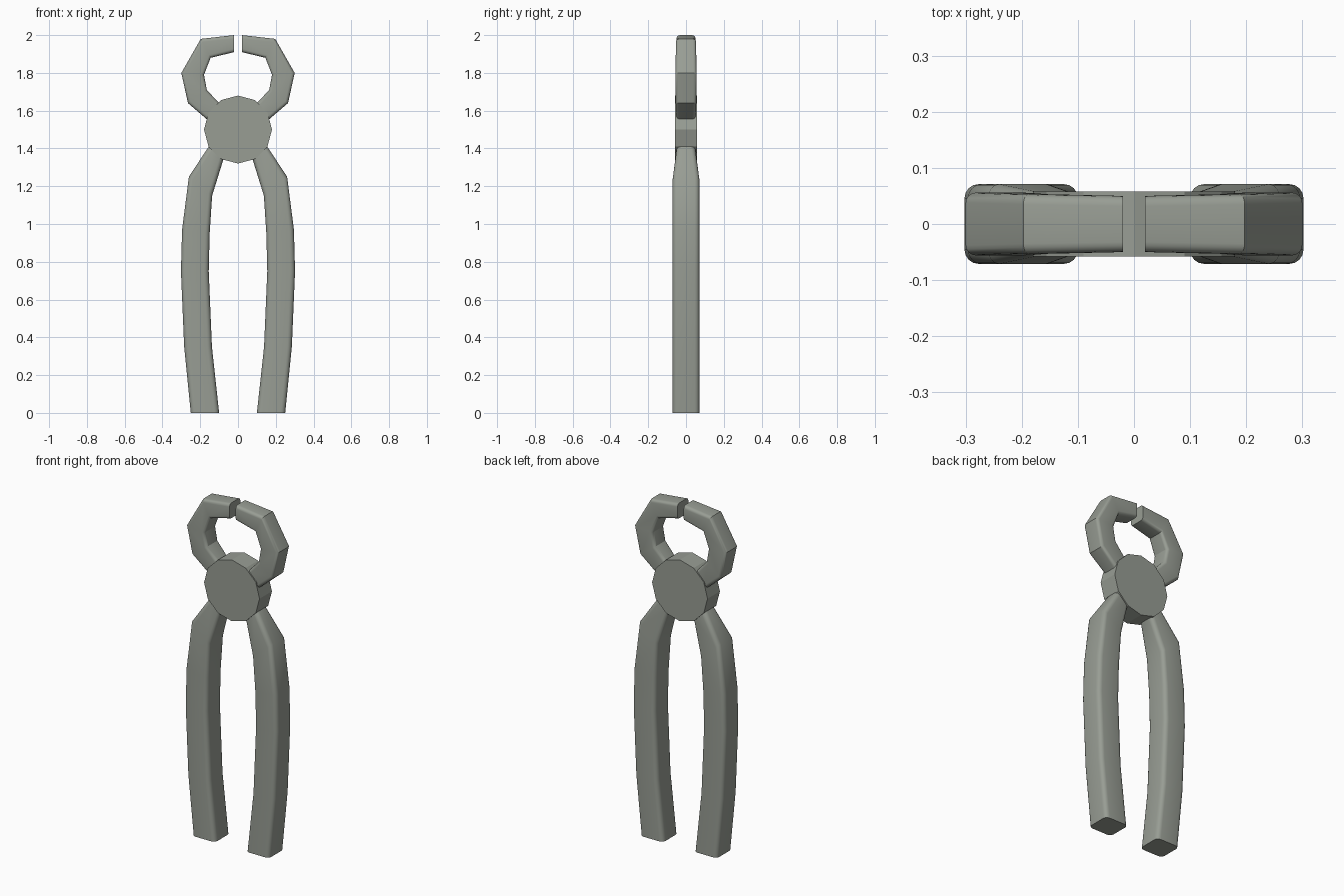
import bpy, bmesh, math

if "Cube" in bpy.data.objects:
    bpy.data.objects.remove(bpy.data.objects["Cube"])

steel = bpy.data.materials.new("grey_green_steel")
steel.diffuse_color = (0.314, 0.337, 0.296, 1)
steel.use_nodes = True
steel.node_tree.nodes["Principled BSDF"].inputs["Base Color"].default_value = steel.diffuse_color


def rounded_section(hw, hd, r, seg=4):
    """Rounded rectangle as (across, depth) pairs."""
    pts = []
    for q, (sx, sy) in enumerate([(1, 1), (-1, 1), (-1, -1), (1, -1)]):
        for i in range(seg + 1):
            a = math.pi / 2 * (q + i / seg)
            pts.append((sx * (hw - r) + r * math.cos(a),
                        sy * (hd - r) + r * math.sin(a)))
    return pts


def sweep(name, stations, side, r):
    """Loft through stations (outer x, outer z, inner x, inner z, half depth)."""
    bm = bmesh.new()
    rings = []
    for ox, oz, ix, iz, hd in stations:
        cx, cz = (ox + ix) / 2, (oz + iz) / 2
        hw = math.hypot(ox - ix, oz - iz) / 2
        ux, uz = (ox - cx) / hw, (oz - cz) / hw
        rings.append([bm.verts.new((side * (cx + ux * a), d, cz + uz * a))
                      for a, d in rounded_section(hw, hd, r)])
    n = len(rings[0])
    for a, b in zip(rings, rings[1:]):
        for i in range(n):
            j = (i + 1) % n
            bm.faces.new((a[i], a[j], b[j], b[i]))
    bm.faces.new(rings[0])
    bm.faces.new(rings[-1])
    bmesh.ops.recalc_face_normals(bm, faces=bm.faces)
    me = bpy.data.meshes.new(name)
    bm.to_mesh(me)
    bm.free()
    ob = bpy.data.objects.new(name, me)
    bpy.context.collection.objects.link(ob)
    me.materials.append(steel)
    bpy.ops.object.select_all(action='DESELECT')
    ob.select_set(True)
    bpy.context.view_layer.objects.active = ob
    bpy.ops.object.shade_smooth_by_angle(angle=math.radians(30))


handle = [
    (0.25, 0.0, 0.10, 0.0, 0.071),
    (0.285, 0.35, 0.138, 0.35, 0.071),
    (0.302, 0.75, 0.155, 0.75, 0.071),
    (0.296, 0.97, 0.150, 0.95, 0.071),
    (0.26, 1.25, 0.137, 1.15, 0.071),
    (0.155, 1.41, 0.078, 1.34, 0.05),
    (0.08, 1.50, 0.0, 1.44, 0.045),
]
jaw = [
    (0.06, 1.47, 0.02, 1.56, 0.045),
    (0.16, 1.55, 0.105, 1.645, 0.05),
    (0.265, 1.64, 0.165, 1.71, 0.055),
    (0.30, 1.80, 0.18, 1.79, 0.056),
    (0.197, 1.98, 0.145, 1.88, 0.053),
    (0.02, 2.0, 0.02, 1.91, 0.05),
]

# Mirrored handles and jaws
for label, s in (("right", 1), ("left", -1)):
    sweep(label + "_handle", handle, s, 0.025)
    sweep(label + "_jaw", jaw, s, 0.018)

# Pivot disc
bpy.ops.mesh.primitive_cylinder_add(vertices=12, radius=0.18, depth=0.115,
                                    location=(0, 0, 1.5),
                                    rotation=(math.pi / 2, 0, 0))
disc = bpy.context.object
disc.name = "pivot_disc"
disc.data.materials.append(steel)
